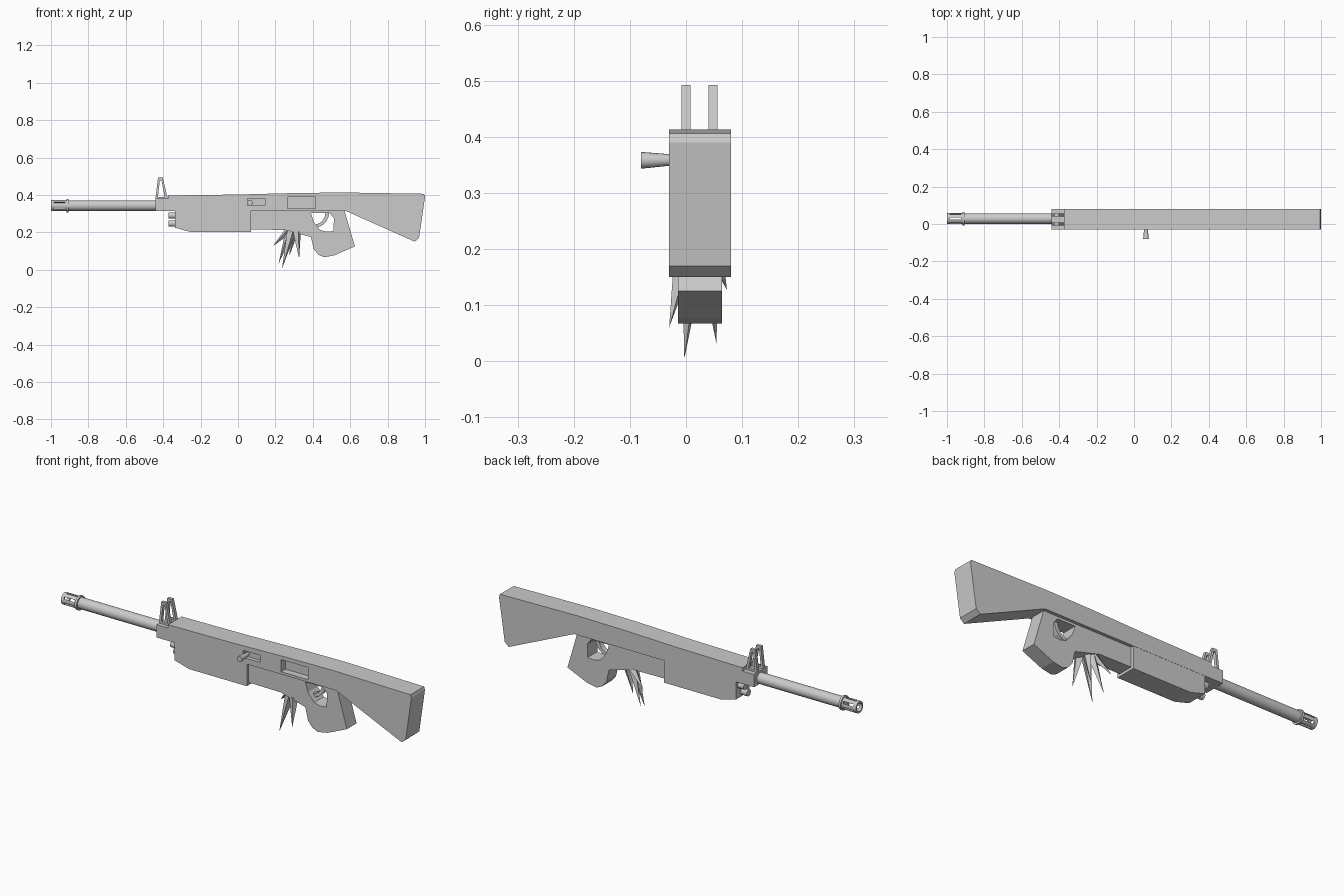
import bpy, bmesh, math
from mathutils import Vector, Matrix

if "Cube" in bpy.data.objects:
    bpy.data.objects.remove(bpy.data.objects["Cube"])

YC = 0.025          # middle plane of the body
BY, BZ = 0.029, 0.343   # barrel axis


def finish(name, bm, smooth=False):
    bmesh.ops.recalc_face_normals(bm, faces=bm.faces)
    me = bpy.data.meshes.new(name)
    bm.to_mesh(me)
    bm.free()
    ob = bpy.data.objects.new(name, me)
    bpy.context.collection.objects.link(ob)
    if smooth:
        bpy.ops.object.select_all(action='DESELECT')
        ob.select_set(True)
        bpy.context.view_layer.objects.active = ob
        bpy.ops.object.shade_smooth_by_angle(angle=math.radians(35))
    return ob


def plate(name, pts, y0, y1):
    """Extrude an x-z outline from y0 to y1."""
    bm = bmesh.new()
    face = bm.faces.new([bm.verts.new((x, y0, z)) for x, z in pts])
    ext = bmesh.ops.extrude_face_region(bm, geom=[face])
    vs = [v for v in ext['geom'] if isinstance(v, bmesh.types.BMVert)]
    bmesh.ops.translate(bm, verts=vs, vec=(0, y1 - y0, 0))
    return finish(name, bm)


def rect(x0, x1, z0, z1):
    return [(x0, z0), (x1, z0), (x1, z1), (x0, z1)]


def rod(name, a, b, r1, r2, sides=24, smooth=True):
    """Cylinder or cone from point a to point b."""
    a, b = Vector(a), Vector(b)
    d = b - a
    m = Matrix.Translation((a + b) / 2) @ d.to_track_quat('Z', 'Y').to_matrix().to_4x4()
    bm = bmesh.new()
    bmesh.ops.create_cone(bm, cap_ends=True, segments=sides, radius1=r1,
                          radius2=r2, depth=d.length, matrix=m)
    bmesh.ops.remove_doubles(bm, verts=bm.verts, dist=1e-5)
    return finish(name, bm, smooth)


def lathe_x(name, prof, sides=24):
    """Revolve a closed (x, radius) loop round the barrel axis."""
    bm = bmesh.new()
    rings = []
    for i in range(sides):
        t = 2 * math.pi * i / sides
        rings.append([bm.verts.new((x, BY + r * math.cos(t), BZ + r * math.sin(t)))
                      for x, r in prof])
    n = len(prof)
    for i in range(sides):
        p, q = rings[i], rings[(i + 1) % sides]
        for j in range(n):
            k = (j + 1) % n
            bm.faces.new((p[j], p[k], q[k], q[j]))
    return finish(name, bm, True)


def cut(ob, cutter):
    mod = ob.modifiers.new('cut', 'BOOLEAN')
    mod.operation = 'DIFFERENCE'
    mod.solver = 'EXACT'
    mod.object = cutter
    cutter.hide_render = True
    cutter.hide_set(True)


# receiver and stock in one slab, with port and handle slot on the front side
receiver = plate('receiver_and_stock', [
    (-0.44, 0.315), (-0.44, 0.38), (-0.425, 0.397 - 0.017), (-0.375, 0.38), (-0.375, 0.397),
    (0.0, 0.402), (0.3, 0.41), (0.56, 0.413), (0.995, 0.406), (1.0, 0.39),
    (0.968, 0.17), (0.945, 0.15), (0.575, 0.315)], -0.03, 0.08)
cut(receiver, plate('port_cutter', rect(0.265, 0.415, 0.328, 0.39), -0.06, 0.005))
cut(receiver, plate('handle_slot_cutter', rect(0.05, 0.145, 0.344, 0.38), -0.06, -0.01))

# handguard
plate('handguard', [(-0.338, 0.316), (-0.338, 0.225), (-0.255, 0.202),
                    (0.07, 0.202), (0.07, 0.316)], -0.029, 0.079)

# lower frame and grip with trigger opening
grip = plate('grip', [
    (0.06, 0.32), (0.06, 0.215), (0.25, 0.213), (0.39, 0.175), (0.405, 0.11),
    (0.43, 0.08), (0.46, 0.067), (0.515, 0.077), (0.625, 0.125), (0.568, 0.32)],
    -0.014, 0.064)
cut(grip, plate('trigger_opening_cutter', [
    (0.39, 0.303), (0.405, 0.255), (0.44, 0.212), (0.475, 0.203), (0.51, 0.207),
    (0.513, 0.275), (0.49, 0.303)], -0.1, 0.15))

# crescent trigger
outer, inner = [], []
for i in range(7):
    t = math.radians(-5 - 85 * i / 6)
    outer.append((0.41 + 0.078 * math.cos(t), 0.31 + 0.085 * math.sin(t)))
    inner.append((0.41 + 0.058 * math.cos(t), 0.31 + 0.068 * math.sin(t)))
plate('trigger', outer + inner[::-1], 0.012, 0.038)

# barrel, collar and hollow slotted muzzle
rod('barrel', (-0.92, BY, BZ), (-0.43, BY, BZ), 0.028, 0.028)
lathe_x('muzzle_collar', [(-0.918, 0.02), (-0.918, 0.036), (-0.907, 0.036), (-0.907, 0.02)])
muzzle = lathe_x('muzzle', [(-1.0, 0.021), (-1.0, 0.03), (-0.91, 0.03), (-0.91, 0.021)])
bm = bmesh.new()
for i in range(6):
    m = (Matrix.Translation((-0.955, BY, BZ)) @ Matrix.Rotation(math.radians(60 * i), 4, 'X')
         @ Matrix.Translation((0, 0, 0.028)) @ Matrix.Diagonal((0.06, 0.011, 0.026, 1)))
    bmesh.ops.create_cube(bm, size=1, matrix=m)
cut(muzzle, finish('muzzle_slot_cutter', bm))

# tubes at the front of the handguard
for i, (y, z, x) in enumerate([(0.0, 0.29, -0.372), (0.05, 0.29, -0.372), (YC, 0.247, -0.372)]):
    rod(f'front_tube_{i + 1}', (x, y, z), (-0.3, y, z), 0.017, 0.017, 16)

# twin sight frames
for name, y in (('sight_front', 0.0), ('sight_back', 0.048)):
    frame = plate(name, [(-0.44, 0.37), (-0.44, 0.39), (-0.428, 0.492),
                         (-0.402, 0.492), (-0.378, 0.39), (-0.378, 0.37)], y - 0.008, y + 0.008)
    cut(frame, plate(name + '_cutter', [(-0.428, 0.39), (-0.418, 0.478), (-0.409, 0.478),
                                        (-0.392, 0.39)], y - 0.03, y + 0.03))

# flared bolt handle
rod('bolt_handle', (0.064, -0.005, 0.359), (0.064, -0.08, 0.358), 0.008, 0.015, 16)

# spikes fanning out under the frame
spikes = [((0.285, 0.015, 0.205), (0.235, -0.003, 0.004), 0.024),
          ((0.275, 0.04, 0.205), (0.217, 0.054, 0.032), 0.022),
          ((0.315, 0.0, 0.2), (0.327, -0.03, 0.06), 0.022),
          ((0.27, 0.045, 0.21), (0.188, 0.073, 0.127), 0.02),
          ((0.3, 0.04, 0.205), (0.275, 0.035, 0.075), 0.022)]
for i, (a, b, r) in enumerate(spikes):
    rod(f'spike_{i + 1}', a, b, r, 0, 4, False)
